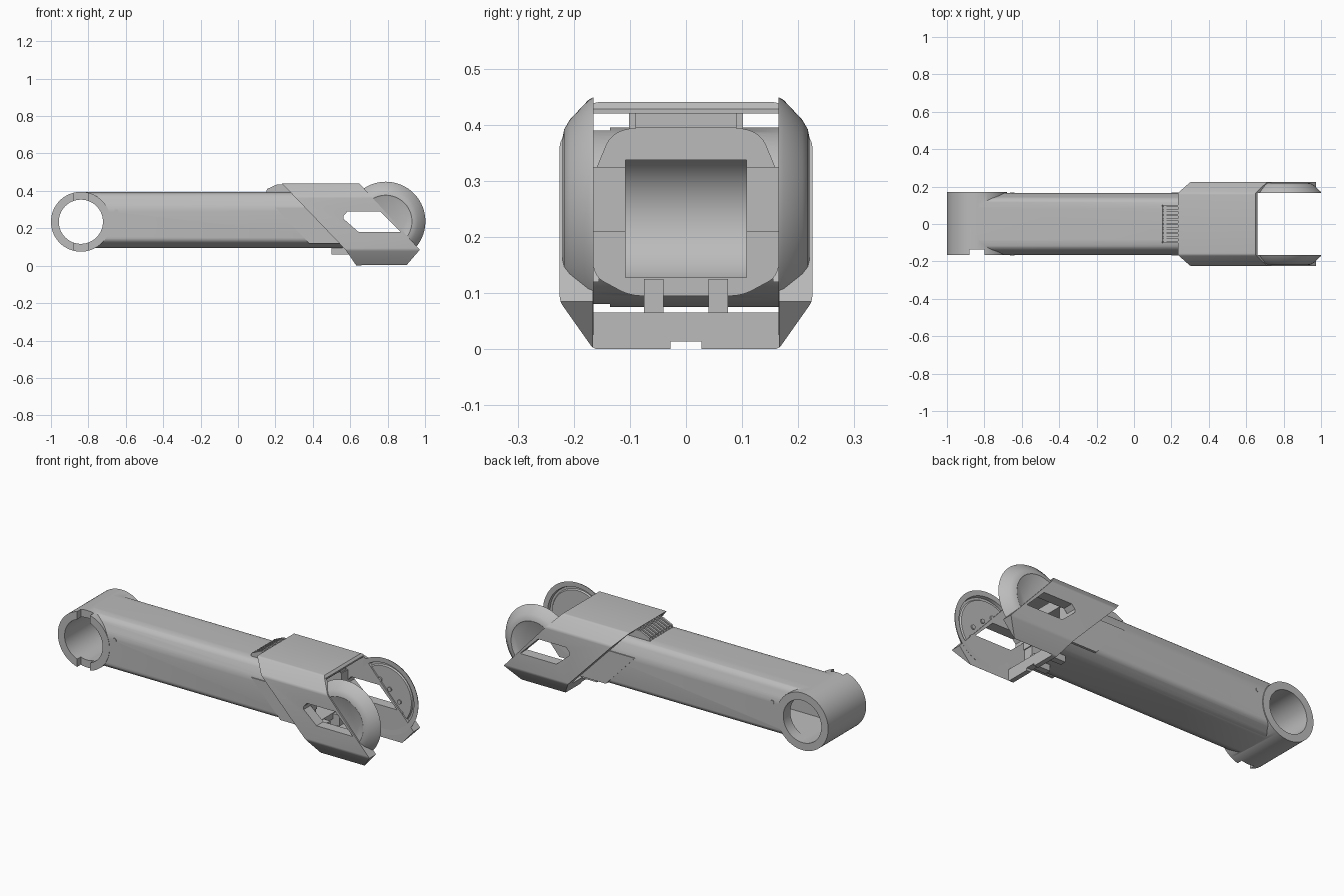
import bpy, bmesh, math
from mathutils import Vector

cube = bpy.data.objects.get("Cube")
if cube:
    bpy.data.objects.remove(cube, do_unlink=True)

grey = bpy.data.materials.new("satin grey")
grey.use_nodes = True
grey.diffuse_color = (0.5, 0.5, 0.5, 1)
grey.node_tree.nodes["Principled BSDF"].inputs["Base Color"].default_value = (0.5, 0.5, 0.5, 1)

AXES = {"X": Vector((1, 0, 0)), "Y": Vector((0, 1, 0)), "Z": Vector((0, 0, 1))}


def finish(bm, name):
    bmesh.ops.recalc_face_normals(bm, faces=bm.faces)
    mesh = bpy.data.meshes.new(name)
    bm.to_mesh(mesh)
    bm.free()
    mesh.materials.append(grey)
    ob = bpy.data.objects.new(name, mesh)
    bpy.context.collection.objects.link(ob)
    return ob


def prism(name, pts, axis, lo, hi, rounding=0):
    """Extrude a flat outline along X (y,z points) or Y (x,z points)."""
    bm = bmesh.new()
    place = (lambda a, b: (lo, a, b)) if axis == "X" else (lambda a, b: (a, lo, b))
    face = bm.faces.new([bm.verts.new(place(a, b)) for a, b in pts])
    out = bmesh.ops.extrude_face_region(bm, geom=[face])
    moved = [v for v in out["geom"] if isinstance(v, bmesh.types.BMVert)]
    bmesh.ops.translate(bm, verts=moved, vec=AXES[axis] * (hi - lo))
    if rounding:
        d = AXES[axis]
        long_edges = [e for e in bm.edges
                      if abs((e.verts[0].co - e.verts[1].co).normalized().dot(d)) > 0.99]
        bmesh.ops.bevel(bm, geom=long_edges, offset=rounding, segments=4,
                        profile=0.5, affect="EDGES", clamp_overlap=True)
    return finish(bm, name)


def box(name, x, y, z):
    return prism(name, [(x[0], z[0]), (x[1], z[0]), (x[1], z[1]), (x[0], z[1])], "Y", *y)


def lathe(name, profile, x, z, steps=72):
    """Turn (radius, y) points around a line parallel to y."""
    bm = bmesh.new()
    rings = []
    for r, y in profile:
        rings.append([bm.verts.new((x + r * math.cos(t), y, z + r * math.sin(t)))
                      for t in (math.tau * i / steps for i in range(steps))])
    for a, b in zip(rings, rings[1:]):
        for i in range(steps):
            j = (i + 1) % steps
            bm.faces.new((a[i], a[j], b[j], b[i]))
    bm.faces.new(rings[0])
    bm.faces.new(rings[-1])
    return finish(bm, name)


def combine(ob, other, mode="DIFFERENCE", keep=False):
    mod = ob.modifiers.new("cut", "BOOLEAN")
    mod.operation, mod.object, mod.solver = mode, other, "EXACT"
    bpy.context.view_layer.objects.active = ob
    bpy.ops.object.modifier_apply(modifier=mod.name)
    if not keep:
        bpy.data.objects.remove(other, do_unlink=True)


def both_sides(pts):
    return pts + [(-a, b) for a, b in reversed(pts)]


# Hollow arm joined to the pivot ring
arm = prism("arm", both_sides([(0.10, 0.095), (0.165, 0.13), (0.165, 0.31),
                               (0.135, 0.382), (0.10, 0.395)]),
            "X", -0.84, 0.56, 0.02)
ring = lathe("pivot_ring", [(0.16, -0.167), (0.16, 0.17)], -0.84, 0.235)
combine(arm, ring, "UNION")
combine(arm, lathe("bore", [(0.118, -0.3), (0.118, 0.3)], -0.84, 0.235))
combine(arm, box("arm_hollow", (-0.84, 0.7), (-0.108, 0.108), (0.128, 0.337)))
combine(arm, box("ring_notch", (-0.88, -0.80), (-0.3, -0.135), (0, 0.5)))

# Outer sleeve: eight-sided tube trimmed to a slanted side outline
sleeve = prism("sleeve", both_sides([(0.165, 0.0), (0.225, 0.085),
                                     (0.225, 0.37), (0.165, 0.44)]),
               "X", 0.1, 1.1, 0.008)
outline = [(0.225, 0.45), (0.575, 0.085), (0.64, -0.01), (0.89, -0.01),
           (0.972, 0.085), (0.64, 0.45)]
combine(sleeve, prism("sleeve_outline", outline, "Y", -0.4, 0.4), "INTERSECT")
combine(sleeve, box("sleeve_hollow", (0, 1.2), (-0.165, 0.165), (0.065, 0.42)))
combine(sleeve, box("fork_gap", (0.66, 1.2), (-0.166, 0.166), (-0.1, 0.6)))
combine(sleeve, box("floor_channel", (0.3, 1.2), (-0.028, 0.028), (-0.1, 0.014)))

window = prism("window_cutter", [(0.565, 0.25), (0.565, 0.268), (0.585, 0.29),
                                 (0.76, 0.29), (0.87, 0.18), (0.645, 0.18)],
               "Y", -0.4, 0.4)
window.hide_render = True
combine(sleeve, window, keep=True)

# Wheel covers with a conical rim and recessed inner plate
parts = [arm, sleeve]
for side, s in (("left", 1), ("right", -1)):
    profile = [(0.163, 0.174), (0.168, 0.182), (0.180, 0.182), (0.184, 0.166),
               (0.212, 0.165), (0.207, 0.174), (0.172, 0.207),
               (0.155, 0.217), (0.140, 0.220), (0.135, 0.217)]
    cover = lathe(side + "_cover", [(r, s * y) for r, y in profile], 0.79, 0.237, 96)
    combine(cover, window, keep=True)
    parts.append(cover)
    # Screws around the window on the inner plate
    for i, (x, z) in enumerate([(0.68, 0.32), (0.76, 0.32), (0.82, 0.28), (0.88, 0.225),
                                (0.89, 0.165), (0.80, 0.145), (0.70, 0.145)]):
        parts.append(lathe(f"{side}_screw_{i + 1}", [(0.012, s * 0.167), (0.012, s * 0.178)],
                           x, z, 16))
    # Raised slanted panel on the arm flank and mounting block at its end
    parts.append(prism(side + "_flank_panel", [(0.20, 0.31), (0.38, 0.12), (0.55, 0.12),
                                               (0.45, 0.31)], "Y", s * 0.155, s * 0.168))
    parts.append(box(side + "_mount_block", (0.48, 0.565), sorted((s * 0.108, s * 0.168)),
                     (0.21, 0.325)))
    # Small floor post and flank screw
    parts.append(box(side + "_floor_post", (0.5, 0.6), sorted((s * 0.04, s * 0.075)),
                     (0.06, 0.125)))
    parts.append(lathe(side + "_flank_screw", [(0.012, s * 0.15), (0.012, s * 0.168)],
                       -0.65, 0.29, 16))
bpy.data.objects.remove(window, do_unlink=True)

# Ribbed clip on top of the arm, tucked under the sleeve
parts.append(prism("clip", [(0.15, 0.39), (0.16, 0.405), (0.21, 0.425), (0.32, 0.425),
                            (0.32, 0.39)], "Y", -0.09, 0.09))
for i in range(9):
    y = -0.096 + i * 0.024
    parts.append(prism(f"clip_rib_{i + 1}", [(0.15, 0.39), (0.155, 0.41), (0.21, 0.435),
                                             (0.30, 0.435), (0.30, 0.39)],
                       "Y", y - 0.006, y + 0.006))

for ob in bpy.context.view_layer.objects:
    ob.select_set(ob in parts)
bpy.context.view_layer.objects.active = arm
bpy.ops.object.shade_smooth_by_angle(angle=math.radians(32))
